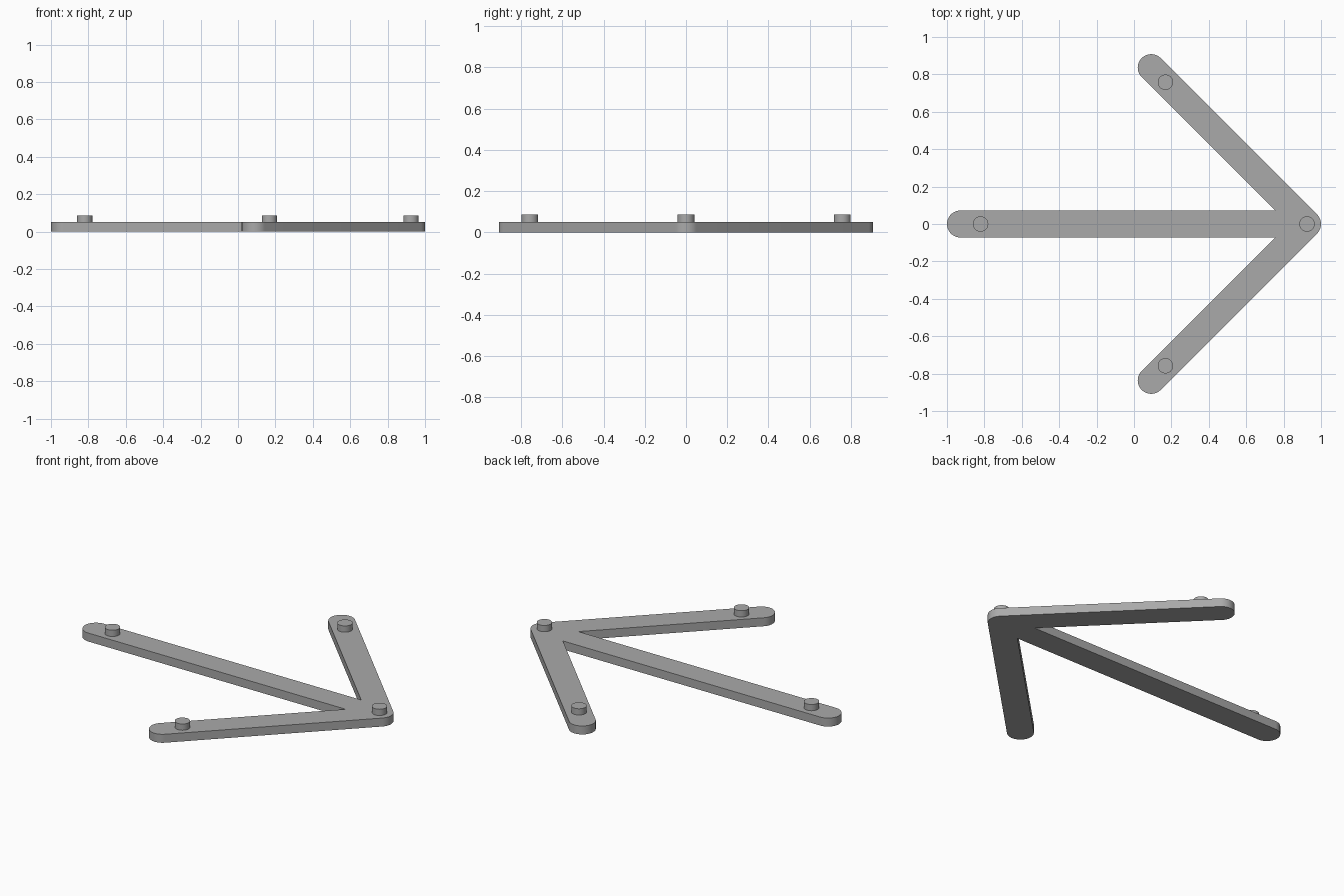
import bpy
import bmesh
from math import cos, sin, radians, sqrt

cube = bpy.data.objects.get("Cube")
if cube:
    bpy.data.objects.remove(cube, do_unlink=True)

R = 0.072        # half width of every bar
TIP = 1 - R      # centre of the rounded tip
ARM = 0.836      # reach of the diagonal arms along x and y
THICK = 0.05
STUD_R, STUD_TOP = 0.041, 0.087

grey = bpy.data.materials.new("plain grey")
grey.use_nodes = True
colour = (0.4, 0.4, 0.4, 1)
grey.diffuse_color = colour
grey.node_tree.nodes["Principled BSDF"].inputs["Base Color"].default_value = colour


def arc(cx, cy, start, end, steps):
    angles = [radians(start + (end - start) * i / steps) for i in range(steps + 1)]
    return [(cx + R * cos(a), cy + R * sin(a)) for a in angles]


def finish(obj):
    obj.data.materials.append(grey)
    bpy.ops.object.select_all(action='DESELECT')
    obj.select_set(True)
    bpy.context.view_layer.objects.active = obj
    bpy.ops.object.shade_smooth_by_angle(angle=radians(35))


# Arrow plate: rounded outline extruded upwards
inner_x = TIP - R * sqrt(2) - R
outline = (arc(TIP, 0, -45, 45, 12)
           + arc(TIP - ARM, ARM, 45, 225, 24)
           + [(inner_x, R)]
           + arc(R - 1, 0, 90, 270, 24)
           + [(inner_x, -R)]
           + arc(TIP - ARM, -ARM, 135, 315, 24))
bm = bmesh.new()
base = bm.faces.new([bm.verts.new((x, y, 0)) for x, y in outline])
top = bmesh.ops.extrude_face_region(bm, geom=[base], use_keep_orig=True)
bmesh.ops.translate(bm, vec=(0, 0, THICK),
                    verts=[v for v in top["geom"] if isinstance(v, bmesh.types.BMVert)])
bmesh.ops.recalc_face_normals(bm, faces=bm.faces)
mesh = bpy.data.meshes.new("arrow_plate")
bm.to_mesh(mesh)
bm.free()
plate = bpy.data.objects.new("arrow_plate", mesh)
bpy.context.collection.objects.link(plate)
finish(plate)

# Round studs standing on the plate
studs = {"tip_stud": (0.925, 0), "tail_stud": (-0.82, 0),
         "back_arm_stud": (0.168, 0.758), "front_arm_stud": (0.168, -0.758)}
for name, (x, y) in studs.items():
    bpy.ops.mesh.primitive_cylinder_add(vertices=40, radius=STUD_R, depth=STUD_TOP - THICK,
                                        location=(x, y, (STUD_TOP + THICK) / 2))
    stud = bpy.context.object
    stud.name = name
    finish(stud)
